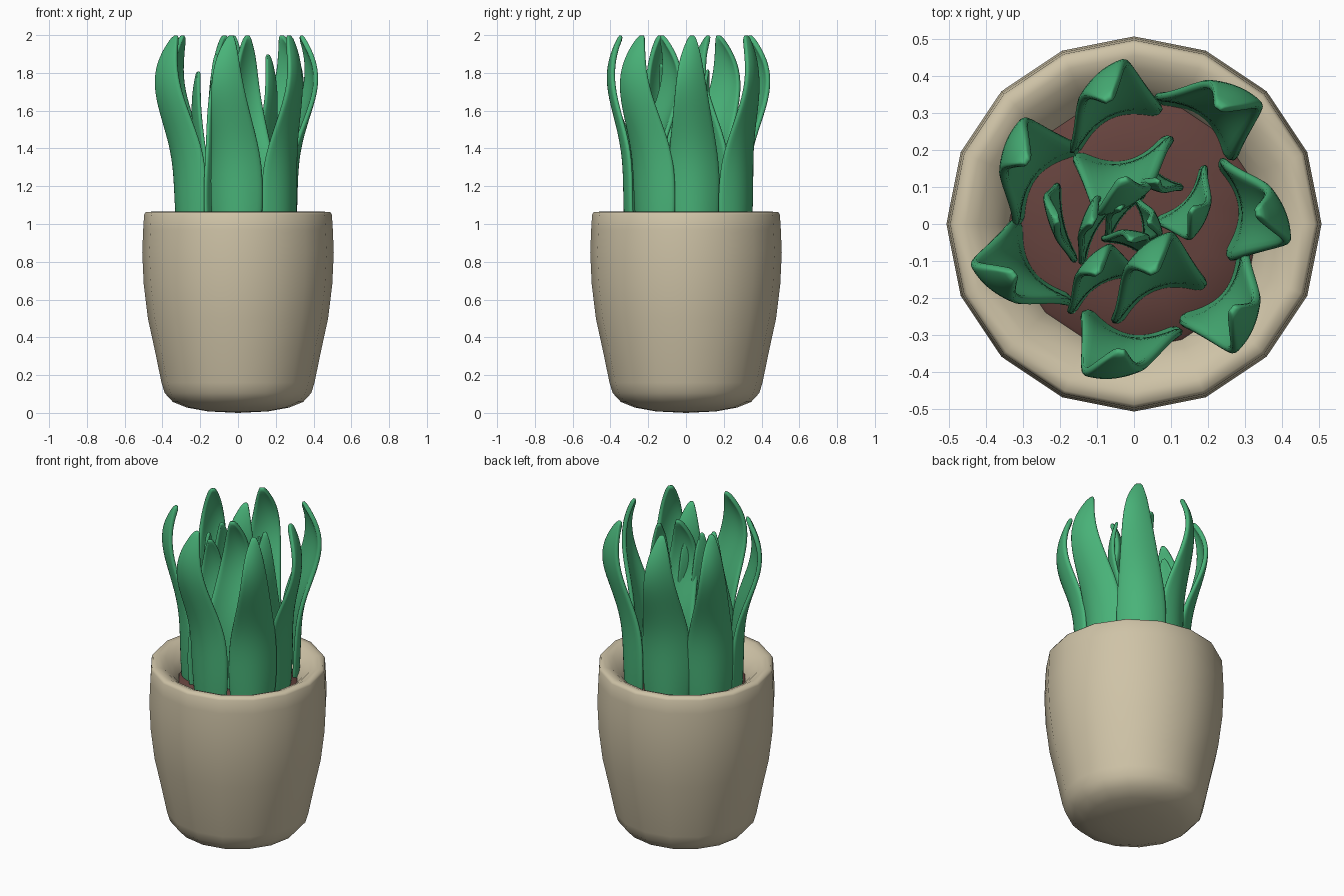
import bpy, bmesh, math
from mathutils import Vector

if "Cube" in bpy.data.objects:
    bpy.data.objects.remove(bpy.data.objects["Cube"])


def material(name, rgb):
    m = bpy.data.materials.new(name)
    m.diffuse_color = (*rgb, 1)
    m.use_nodes = True
    m.node_tree.nodes["Principled BSDF"].inputs["Base Color"].default_value = m.diffuse_color
    return m


GREEN = material("leaf green", (0.066, 0.45, 0.19))
CLAY = material("beige clay", (0.62, 0.545, 0.385))
SOIL = material("brown soil", (0.13, 0.055, 0.047))


def make_object(name, bm, mat):
    bmesh.ops.recalc_face_normals(bm, faces=bm.faces)
    mesh = bpy.data.meshes.new(name)
    bm.to_mesh(mesh)
    bm.free()
    mesh.materials.append(mat)
    for p in mesh.polygons:
        p.use_smooth = True
    ob = bpy.data.objects.new(name, mesh)
    bpy.context.collection.objects.link(ob)
    return ob


def lathe(name, profile, sides, mat):
    """Revolve (radius, z) points; radius 0 gives a pole."""
    bm = bmesh.new()
    rings = []
    for r, z in profile:
        if r == 0:
            rings.append([bm.verts.new((0, 0, z))] * sides)
        else:
            rings.append([bm.verts.new((r * math.cos(2 * math.pi * i / sides),
                                        r * math.sin(2 * math.pi * i / sides), z))
                          for i in range(sides)])
    for a, b in zip(rings, rings[1:]):
        for i in range(sides):
            j = (i + 1) % sides
            quad = []
            for v in (a[i], a[j], b[j], b[i]):
                if v not in quad:
                    quad.append(v)
            bm.faces.new(quad)
    return make_object(name, bm, mat)


# pot with rounded foot, rim and shallow inner bowl
lathe("pot", [(0, 0.0), (0.16, 0.008), (0.27, 0.028), (0.345, 0.058), (0.388, 0.105),
              (0.405, 0.16), (0.44, 0.33), (0.477, 0.5), (0.499, 0.68), (0.507, 0.85),
              (0.502, 0.97), (0.497, 1.05), (0.488, 1.064), (0.455, 1.065), (0.42, 1.05),
              (0.375, 1.01), (0.34, 0.965), (0.325, 0.90), (0, 0.90)], 16, CLAY)

# soil, slightly domed
lathe("soil", [(0.345, 0.95), (0.33, 0.965), (0.2, 0.98), (0, 0.985)], 16, SOIL)

# leaf sections: height, outward offset, sideways offset, half width, outward tilt, cup
SECTIONS = [
    (0.90, 0.00, 0.00, 0.125, 0.00, 0.065),
    (1.10, 0.01, 0.00, 0.142, 0.00, 0.065),
    (1.28, 0.01, 0.00, 0.140, -0.03, 0.062),
    (1.42, 0.025, -0.005, 0.125, -0.10, 0.050),
    (1.56, 0.060, -0.015, 0.105, -0.20, 0.030),
    (1.70, 0.100, -0.025, 0.088, -0.28, 0.020),
    (1.82, 0.105, -0.030, 0.070, -0.30, 0.018),
    (1.92, 0.075, -0.025, 0.048, -0.20, 0.012),
    (2.00, 0.030, -0.015, 0.012, 0.00, 0.000),
]


def leaf(name, angle, x, y, width=1.0, bend=1.0, top=2.0):
    """Cupped blade standing at x, y with its back facing along angle."""
    a = math.radians(angle)
    out, side = Vector((math.cos(a), math.sin(a), 0)), Vector((-math.sin(a), math.cos(a), 0))
    bm = bmesh.new()
    rows = []
    for z, r, t, hw, tilt, cup in SECTIONS:
        z = 0.9 + (z - 0.9) * (top - 0.9) / 1.1
        row = []
        for k in (-1, -0.55, 0, 0.55, 1):
            s = k * hw
            d = r * bend + tilt * s * bend - cup * k * k * width * min(1, bend + 0.2)
            row.append(bm.verts.new(Vector((x, y, z)) + out * d + side * (t + s) * width))
        rows.append(row)
    for p, q in zip(rows, rows[1:]):
        for i in range(4):
            bm.faces.new((p[i], p[i + 1], q[i + 1], q[i]))
    ob = make_object(name, bm, GREEN)
    sub = ob.modifiers.new("round", 'SUBSURF')
    sub.levels = sub.render_levels = 1
    sol = ob.modifiers.new("thickness", 'SOLIDIFY')
    sol.thickness = 0.026 * max(width, 0.7)
    sol.offset = 0
    sub = ob.modifiers.new("soften", 'SUBSURF')
    sub.levels = sub.render_levels = 1


# outer ring of leaves: facing angle, x, y
OUTER = [(5, 0.30, 0.044), (-41, 0.253, -0.198), (-101, -0.015, -0.315),
         (-146, -0.29, -0.13), (141, -0.275, 0.137), (115, -0.07, 0.30),
         (51, 0.197, 0.30)]
for i, args in enumerate(OUTER):
    leaf(f"outer_leaf_{i + 1}", *args)

# two large inner leaves turned towards the middle
leaf("inner_leaf_back", -79, -0.02, 0.155)
leaf("inner_leaf_front", 112, 0.05, -0.165)

# small centre leaves: angle, x, y, width, bend, top
SMALL = [
    (-41, 0.15, 0.06, 0.75, 0.6, 1.90),
    (193, -0.20, 0.0, 0.8, 0.2, 1.81),
    (150, -0.11, -0.01, 0.75, 0.3, 1.90),
    (140, -0.035, 0.03, 0.6, 0.3, 1.88),
    (10, 0.03, 0.01, 0.45, 0.3, 1.85),
    (121, -0.10, -0.155, 0.8, 0.6, 1.85),
    (70, -0.02, -0.05, 0.5, 0.3, 1.82),
    (-123, 0.075, 0.12, 0.45, 0.3, 1.82),
]
for i, args in enumerate(SMALL):
    leaf(f"centre_leaf_{i + 1}", *args)

# keep hard edges only where surfaces turn sharply
bpy.ops.object.select_all(action='DESELECT')
for name in ("pot", "soil"):
    bpy.data.objects[name].select_set(True)
bpy.context.view_layer.objects.active = bpy.data.objects["pot"]
bpy.ops.object.shade_smooth_by_angle(angle=math.radians(65))
